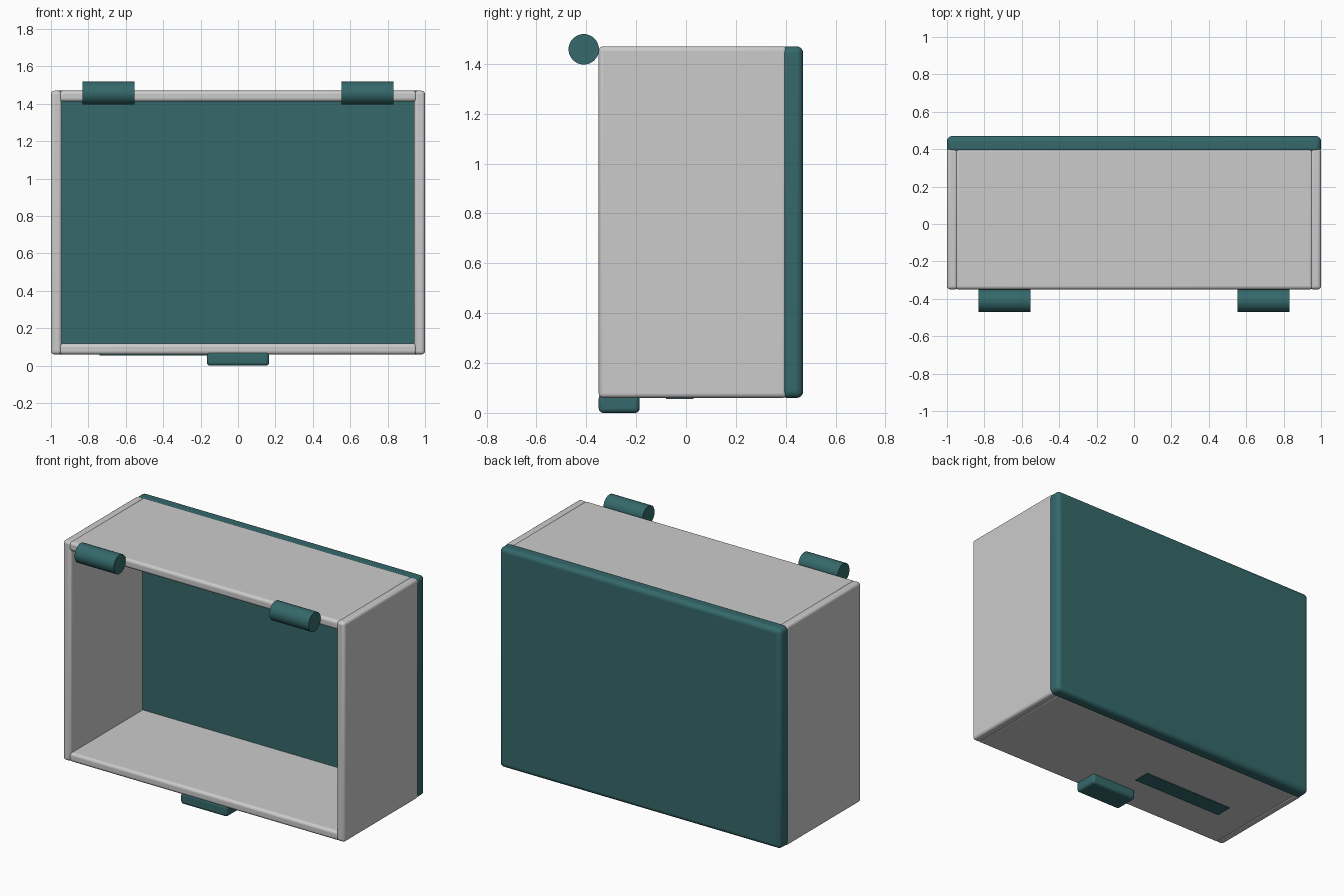
import bpy, math

if "Cube" in bpy.data.objects:
    bpy.data.objects.remove(bpy.data.objects["Cube"])

teal = bpy.data.materials.new("teal")
teal.diffuse_color = (0.035, 0.14, 0.145, 1)
teal.use_nodes = True
teal.node_tree.nodes["Principled BSDF"].inputs["Base Color"].default_value = teal.diffuse_color


def finish(ob, name, mat, bevel, segments=4):
    ob.name = name
    if mat:
        ob.data.materials.append(mat)
    if bevel:
        m = ob.modifiers.new("round_edges", 'BEVEL')
        m.width, m.segments = bevel, segments
    bpy.ops.object.shade_smooth_by_angle(angle=math.radians(35))
    return ob


def box(name, x, y, z, mat=None, bevel=0.0):
    """Rounded box from (min, max) ranges."""
    bpy.ops.mesh.primitive_cube_add(size=1, location=[(a + b) / 2 for a, b in (x, y, z)])
    ob = bpy.context.object
    ob.scale = [b - a for a, b in (x, y, z)]
    bpy.ops.object.transform_apply(location=False, rotation=False, scale=True)
    return finish(ob, name, mat, bevel)


BOTTOM, TOP, FRONT, BACK = 0.06, 1.47, -0.35, 0.47
WALL = 0.058

# Closed back panel
box("back_panel", (-1, 1), (0.378, BACK), (BOTTOM, TOP), teal, 0.027)

# Top and bottom walls fitted between the side walls
depth = (FRONT, 0.405)
box("top_wall", (-0.957, 0.957), depth, (TOP - WALL, TOP), None, 0.018)
box("bottom_wall", (-0.957, 0.957), depth, (BOTTOM, BOTTOM + WALL), None, 0.018)

for side, s in (("left", -1), ("right", 1)):
    # Side wall
    box(side + "_wall", sorted((s * (1 - WALL), s * 1.0)), depth, (BOTTOM, TOP), None, 0.018)
    # Hinge barrel along the upper front edge
    bpy.ops.mesh.primitive_cylinder_add(vertices=48, radius=0.061, depth=0.278,
                                        location=(s * 0.692, -0.41, 1.458),
                                        rotation=(0, math.pi / 2, 0))
    finish(bpy.context.object, side + "_hinge_barrel", teal, 0)

# Latch tab under the front edge
box("latch_tab", (-0.167, 0.167), (FRONT, -0.186), (0, 0.075), teal, 0.018)

# Thin label strip on the underside
box("label_strip", (-0.74, -0.08), (-0.08, 0.03), (0.055, 0.066), teal)
